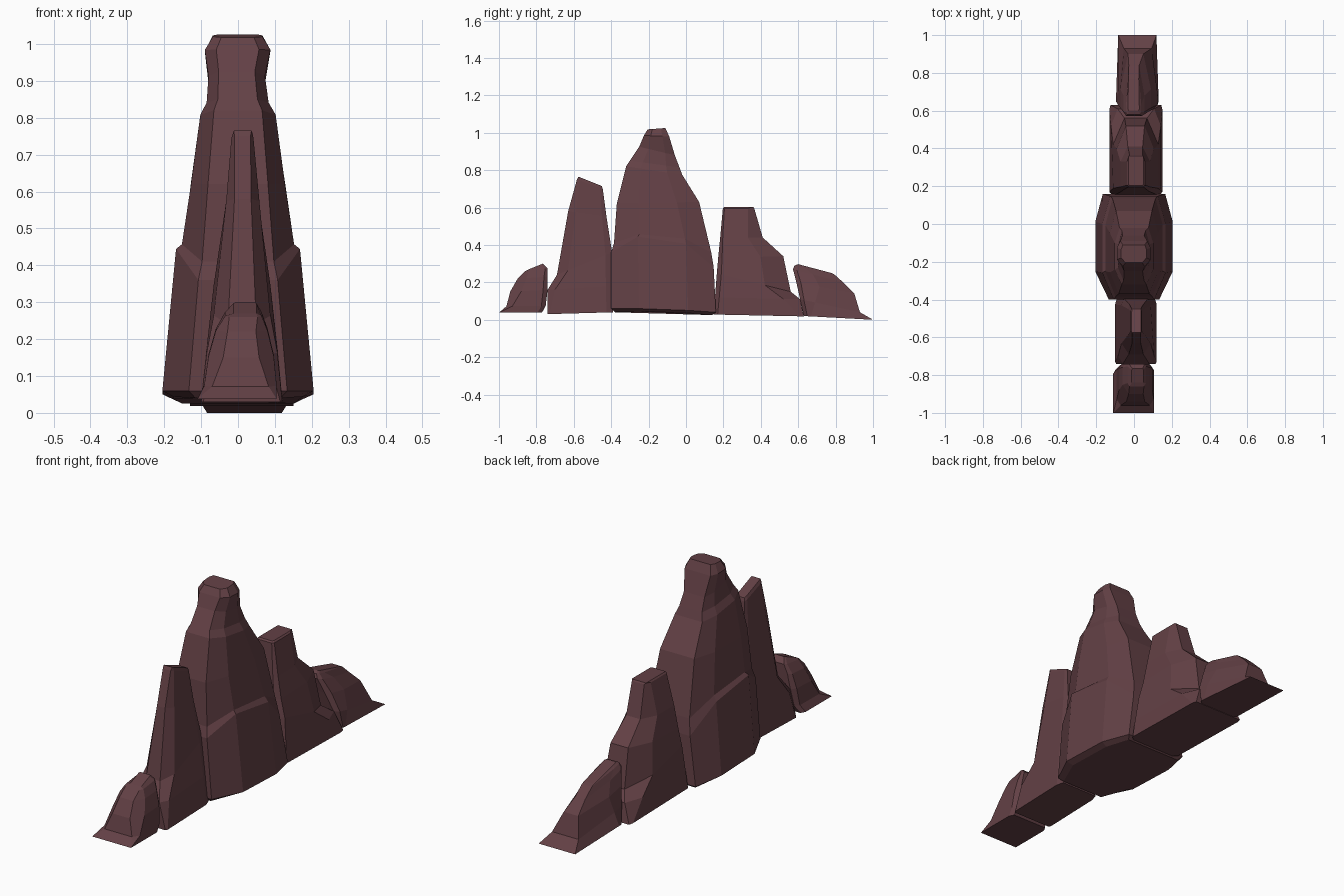
import bpy, bmesh

mat = bpy.data.materials.new("dark_red_stone")
mat.diffuse_color = (0.125, 0.052, 0.06, 1)


def rock(name, front, back, rings):
    """Loft chamfered rings: (front y, front z, back y, back z, left x, right x[, side lift]).
    front/back = corner chamfer (share of half width, share of depth), at the ends and mid height."""
    bm = bmesh.new()
    loops = []
    last = len(rings) - 1
    for k, (y0, z0, y1, z1, x0, x1, *lift) in enumerate(rings):
        s = min(1, k / 2, (last - k) / 2)
        c, h = (x0 + x1) / 2, (x1 - x0) / 2
        fx, fy, bx, by = (lo + (hi - lo) * s for lo, hi in
                          zip(front[0] + back[0], front[1] + back[1]))
        up = lift[0] if lift else 0
        outline = [(-1 + fx, 0), (1 - fx, 0), (1, fy), (1, 1 - by),
                   (1 - bx, 1), (-1 + bx, 1), (-1, 1 - by), (-1, fy)]
        loops.append([bm.verts.new((c + h * u, y0 + (y1 - y0) * t,
                                    z0 + (z1 - z0) * t + (up if abs(u) == 1 else 0)))
                      for u, t in outline])
    n = len(loops[0])
    for a, b in zip(loops, loops[1:]):
        for i in range(n):
            j = (i + 1) % n
            bm.faces.new((a[i], a[j], b[j], b[i]))
    bm.faces.new(loops[0][::-1])
    bm.faces.new(loops[-1])
    bmesh.ops.recalc_face_normals(bm, faces=bm.faces)
    me = bpy.data.meshes.new(name)
    bm.to_mesh(me)
    bm.free()
    me.materials.append(mat)
    ob = bpy.data.objects.new(name, me)
    bpy.context.collection.objects.link(ob)
    return ob


# Tall central peak: steep lower tier, ledge, tapering column, flared summit
rock("central_peak", ((.34, .27), (.36, .26)), ((.14, .26), (.25, .27)), [
    (-.38, .04, .14, .025, -.175, .175, .008),
    (-.40, .06, .16, .04, -.205, .205, .005),
    (-.40, .36, .148, .28, -.168, .168, .105),
    (-.385, .41, .135, .36, -.152, .152, .06),
    (-.37, .62, .07, .63, -.127, .127),
    (-.32, .82, -.02, .775, -.102, .102),
    (-.30, .85, -.035, .815, -.085, .083),
    (-.25, .925, -.06, .88, -.08, .073),
    (-.225, .985, -.09, .98, -.09, .088),
    (-.205, 1.018, -.11, 1.025, -.068, .066)])

# Narrow spire in front of the peak
rock("front_spire", ((.05, .03), (.5, .2)), ((.1, .1), (.18, .12)), [
    (-.74, .03, -.39, .04, -.10, .12),
    (-.74, .16, -.39, .18, -.085, .107),
    (-.69, .24, -.395, .36, -.066, .088),
    (-.63, .58, -.425, .55, -.032, .058),
    (-.583, .75, -.445, .70, -.018, .042),
    (-.575, .765, -.45, .715, -.012, .038)])

# Low boulder at the front tip
rock("front_boulder", ((.0, .0), (.45, .3)), ((.12, .1), (.2, .12)), [
    (-1.0, .038, -.77, .038, -.11, .105),
    (-.96, .072, -.75, .075, -.092, .105),
    (-.94, .15, -.74, .16, -.08, .097),
    (-.90, .22, -.74, .23, -.06, .08),
    (-.86, .26, -.74, .275, -.035, .064),
    (-.84, .27, -.765, .30, -.012, .05)])

# Middle rock behind the peak
rock("back_crag", ((.12, .04), (.25, .06)), ((.04, .05), (.5, .35)), [
    (.15, .028, .63, .018, -.13, .15),
    (.155, .12, .61, .11, -.122, .142),
    (.165, .25, .56, .15, -.11, .128),
    (.172, .33, .52, .34, -.092, .105),
    (.183, .44, .41, .44, -.072, .085),
    (.197, .595, .365, .595, -.036, .058),
    (.205, .602, .36, .602, -.03, .05)])

# Low sloping boulder at the back tip
rock("back_boulder", ((.15, .05), (.25, .08)), ((.1, .9), (.5, .6)), [
    (.63, .02, 1.0, .0, -.095, .13),
    (.61, .11, .93, .04, -.085, .125),
    (.59, .20, .90, .14, -.072, .09),
    (.572, .27, .84, .20, -.055, .055),
    (.58, .29, .79, .245, -.042, .038),
    (.60, .297, .77, .252, -.032, .028)])
